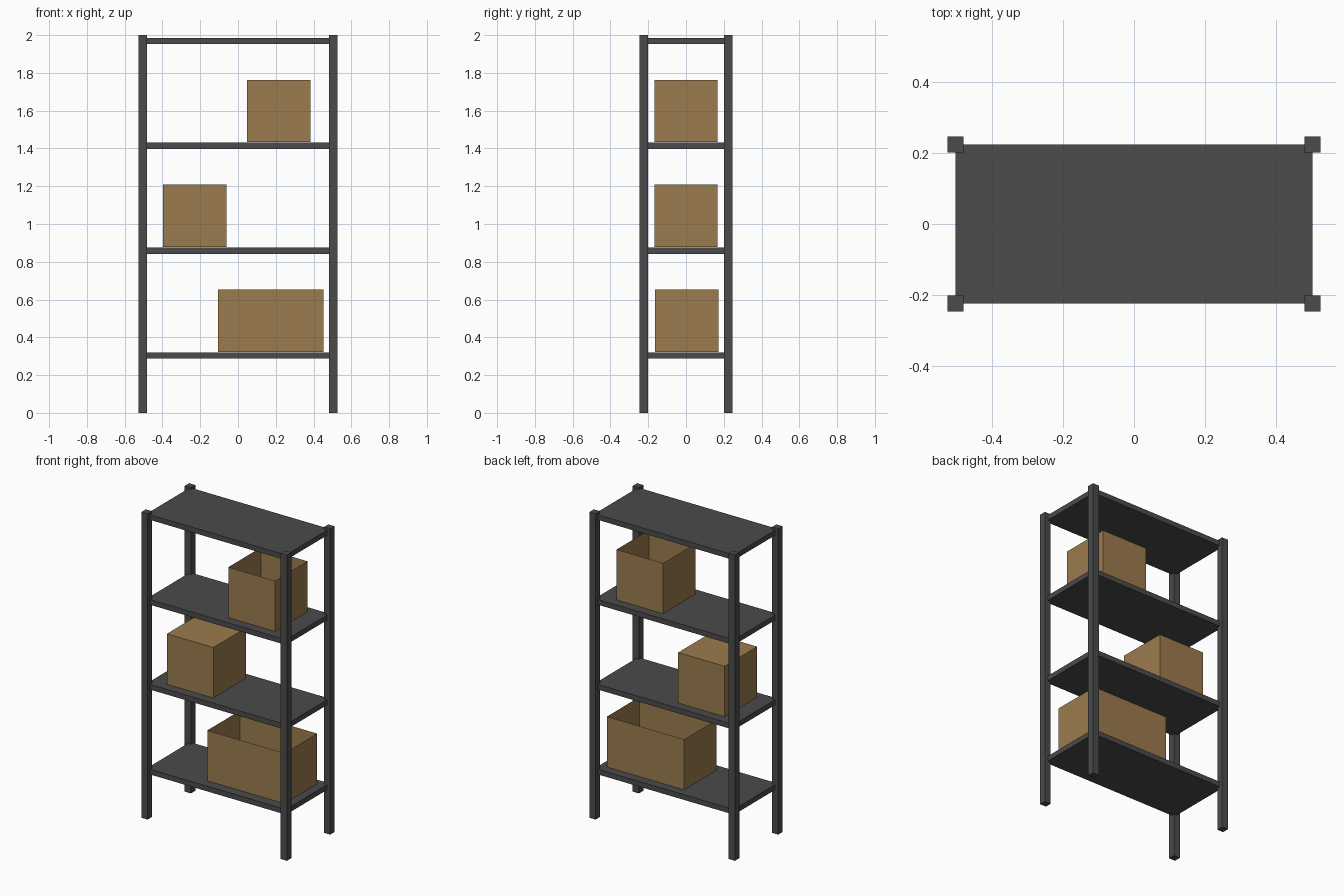
import bpy
import bmesh

cube = bpy.data.objects.get("Cube")
if cube:
    bpy.data.objects.remove(cube, do_unlink=True)


def material(name, rgb):
    mat = bpy.data.materials.new(name)
    mat.use_nodes = True
    mat.diffuse_color = (*rgb, 1)
    mat.node_tree.nodes["Principled BSDF"].inputs["Base Color"].default_value = (*rgb, 1)
    return mat


metal = material("dark grey metal", (0.07, 0.07, 0.07))
cardboard = material("brown cardboard", (0.33, 0.2, 0.075))


def block(name, low, high, mat, open_top=False):
    """Box between two corners, optionally a thin-walled one without a lid."""
    bm = bmesh.new()
    bmesh.ops.create_cube(bm, size=1)
    for v in bm.verts:
        v.co = [(a + b) / 2 + c * (b - a) for a, b, c in zip(low, high, v.co)]
    if open_top:
        bm.normal_update()
        lid = [f for f in bm.faces if f.normal.z > 0.5]
        bmesh.ops.delete(bm, geom=lid, context='FACES')
    mesh = bpy.data.meshes.new(name)
    bm.to_mesh(mesh)
    bm.free()
    mesh.materials.append(mat)
    obj = bpy.data.objects.new(name, mesh)
    bpy.context.collection.objects.link(obj)
    return obj


POST_X, POST_Y, HALF = 0.504, 0.224, 0.0225
SHELF_TOPS = [0.321 + 0.555 * i for i in range(4)]

# Corner posts
for sx, side in ((-1, "right"), (1, "left")):
    for sy, end in ((-1, "front"), (1, "back")):
        x, y = sx * POST_X, sy * POST_Y
        block(f"{end}_{side}_post", (x - HALF, y - HALF, 0),
              (x + HALF, y + HALF, 2), metal)

# Shelves reach the post centres
for i, top in enumerate(SHELF_TOPS):
    block(f"shelf_{i + 1}", (-POST_X, -POST_Y, top - 0.034),
          (POST_X, POST_Y, top), metal)

# Cardboard boxes: name, shelf, x range, y centre, open
for name, shelf, x0, x1, y, is_open in (
        ("long_open_box", 0, -0.106, 0.452, 0.003, True),
        ("closed_box", 1, -0.397, -0.061, 0, False),
        ("small_open_box", 2, 0.048, 0.384, 0, True)):
    z = SHELF_TOPS[shelf]
    block(name, (x0, y - 0.168, z + 0.002), (x1, y + 0.168, z + 0.332),
          cardboard, is_open)
